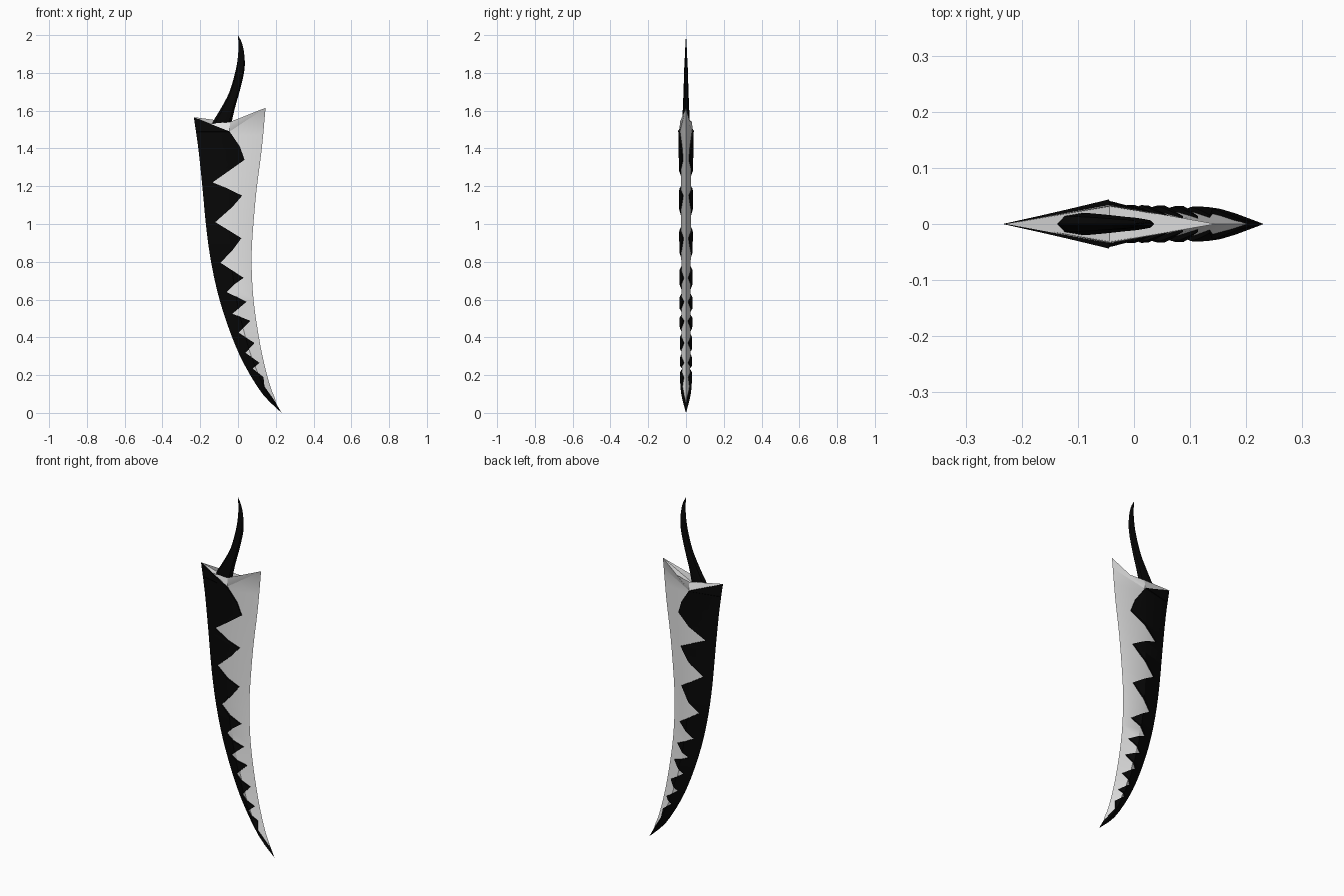
import bpy, bmesh, math
from mathutils import Vector

if "Cube" in bpy.data.objects:
    bpy.data.objects.remove(bpy.data.objects["Cube"])


def material(name, rgb):
    m = bpy.data.materials.new(name)
    m.diffuse_color = (*rgb, 1)
    m.use_nodes = True
    m.node_tree.nodes["Principled BSDF"].inputs["Base Color"].default_value = m.diffuse_color
    return m


STEEL = material("light grey steel", (0.82, 0.82, 0.82))
BLACK = material("black", (0.002, 0.002, 0.002))


def smooth_rows(rows, n=3):
    """Catmull-Rom subdivision of a list of equal-length tuples."""
    out = []
    for i in range(len(rows) - 1):
        p = [Vector(rows[max(0, min(len(rows) - 1, i + k))]) for k in (-1, 0, 1, 2)]
        for s in range(n):
            t = s / n
            out.append(0.5 * (2 * p[1] + (p[2] - p[0]) * t
                              + (2 * p[0] - 5 * p[1] + 4 * p[2] - p[3]) * t * t
                              + (3 * p[1] - 3 * p[2] + p[3] - p[0]) * t ** 3))
    return out + [Vector(rows[-1])]


def interp(points, z):
    """Value at height z from (z, value) pairs running downwards."""
    if z >= points[0][0]:
        return points[0][1]
    for (z0, a), (z1, b) in zip(points, points[1:]):
        if z >= z1:
            return a + (b - a) * (z0 - z) / max(z0 - z1, 1e-9)
    return points[-1][1]


def make(name, bm, mat, recalc=True):
    bmesh.ops.remove_doubles(bm, verts=bm.verts, dist=1e-5)
    if recalc:
        bmesh.ops.recalc_face_normals(bm, faces=bm.faces)
    me = bpy.data.meshes.new(name)
    bm.to_mesh(me)
    bm.free()
    me.materials.append(mat)
    ob = bpy.data.objects.new(name, me)
    bpy.context.collection.objects.link(ob)
    return ob


def loft(name, rings, mat):
    """Skin rings of points; the last ring collapses to a tip."""
    bm = bmesh.new()
    vs = [[bm.verts.new(p) for p in r] for r in rings]
    n = len(vs[0])
    for a, b in zip(vs, vs[1:]):
        for i in range(n):
            j = (i + 1) % n
            bm.faces.new((a[i], a[j], b[j], b[i]))
    # cap across the first ring as two folded halves
    h = n // 4
    bm.faces.new([vs[0][i % n] for i in range(-h, h + 1)])
    bm.faces.new([vs[0][i % n] for i in range(h, n - h + 1)])
    return make(name, bm, mat)


# Blade stations: left x, left z, right x, right z, half thickness
STATIONS = smooth_rows([
    (-.234, 1.565, .146, 1.615, .044), (-.21, 1.40, .125, 1.39, .039),
    (-.188, 1.19, .098, 1.18, .037), (-.167, .97, .077, .94, .036),
    (-.14, .785, .072, .785, .035), (-.098, .60, .082, .60, .034),
    (-.035, .41, .109, .41, .033), (.034, .255, .14, .255, .032),
    (.13, .10, .178, .12, .027), (.231, 0, .231, 0, 0)])
NOTCH = 1.49

# Light blade core with a V-shaped top, stopping just inside the black tip
left, right, ridge, thick, rings = [], [], [], [], []
for k, (lx, lz, rx, rz, t) in enumerate(STATIONS):
    mx, mz = (lx + rx) / 2, NOTCH if k == 0 else (lz + rz) / 2
    left.append((lz, lx))
    right.append((rz, rx))
    ridge.append((mz, mx))
    thick.append((mz, t))
    t = max(t - .010, 0)
    lx += .006 * min(1, (rx - lx) / .1)
    rings.append([(lx, 0, lz), (mx, -t, mz), (rx, 0, rz), (mx, t, mz)])
core = loft("blade", rings[:-2] + [[(.205, 0, .035)] * 4], STEEL)

# Black toothed plates on both sides, meeting at the back edge and the tip
TEETH = [
    (-.234, 1.565), (-.045, 1.49), (.01, 1.41), (.035, 1.34), (-.135, 1.22),
    (-.06, 1.19), (.022, 1.15), (-.03, 1.09), (-.12, 1.01), (.018, .925),
    (-.03, .86), (-.093, .795), (.03, .715), (-.02, .68), (-.06, .64),
    (.045, .588), (-.03, .525), (.066, .487), (.003, .425), (.087, .37),
    (.04, .318), (.114, .265), (.077, .235), (.135, .19), (.14, .14), (.19, .07),
    (.231, 0)]
border = [(z, x) for x, z in TEETH]
heights = sorted({round(z, 4) for z, _ in border + left}
                 | {round(i * .012, 4) for i in range(130)}, reverse=True)
bm = bmesh.new()
for side in (-1, 1):
    previous = None
    for z in heights:
        lx, rx, mx, t = (interp(c, z) for c in (left, right, ridge, thick))
        bx = max(lx, min(interp(border, z), rx))
        mx = max(lx, min(mx, rx))

        def depth(x):
            if x <= mx:
                return t * (x - lx) / max(mx - lx, 1e-6)
            return t * (rx - x) / max(rx - mx, 1e-6)

        cx = min(mx, bx)
        end = depth(bx)
        row = [(lx, 0, z), (cx, side * depth(cx), z), (bx, side * end, z),
               (bx, side * max(end - .013, 0), z)]
        row = [bm.verts.new(p) for p in row]
        if previous:
            for i in range(3):
                quad = [previous[i], row[i], row[i + 1], previous[i + 1]]
                bm.faces.new(quad if side < 0 else quad[::-1])
        previous = row
back = make("toothed_back", bm, BLACK, recalc=False)

# Curved horn-like handle: left x, left z, right x, right z, half thickness
HORN = [
    (-.125, 1.49, -.05, 1.455, .018), (-.137, 1.53, -.042, 1.495, .02),
    (-.088, 1.616, -.02, 1.60, .017), (-.045, 1.70, .012, 1.715, .013),
    (-.013, 1.81, .034, 1.815, .010), (0, 1.89, .034, 1.89, .006),
    (.002, 1.95, .022, 1.955, .003), (0, 2, 0, 2, 0)]
rings = []
for lx, lz, rx, rz, t in smooth_rows(HORN):
    ring = []
    for i in range(8):
        a = math.tau * i / 8
        f = .5 - .5 * math.cos(a)
        ring.append((lx + (rx - lx) * f, -t * math.sin(a), lz + (rz - lz) * f))
    rings.append(ring)
handle = loft("handle", rings, BLACK)

# Smooth shading with sharp edges kept
for ob in (core, back, handle):
    bpy.ops.object.select_all(action='DESELECT')
    ob.select_set(True)
    bpy.context.view_layer.objects.active = ob
    bpy.ops.object.shade_smooth_by_angle(angle=math.radians(30))
